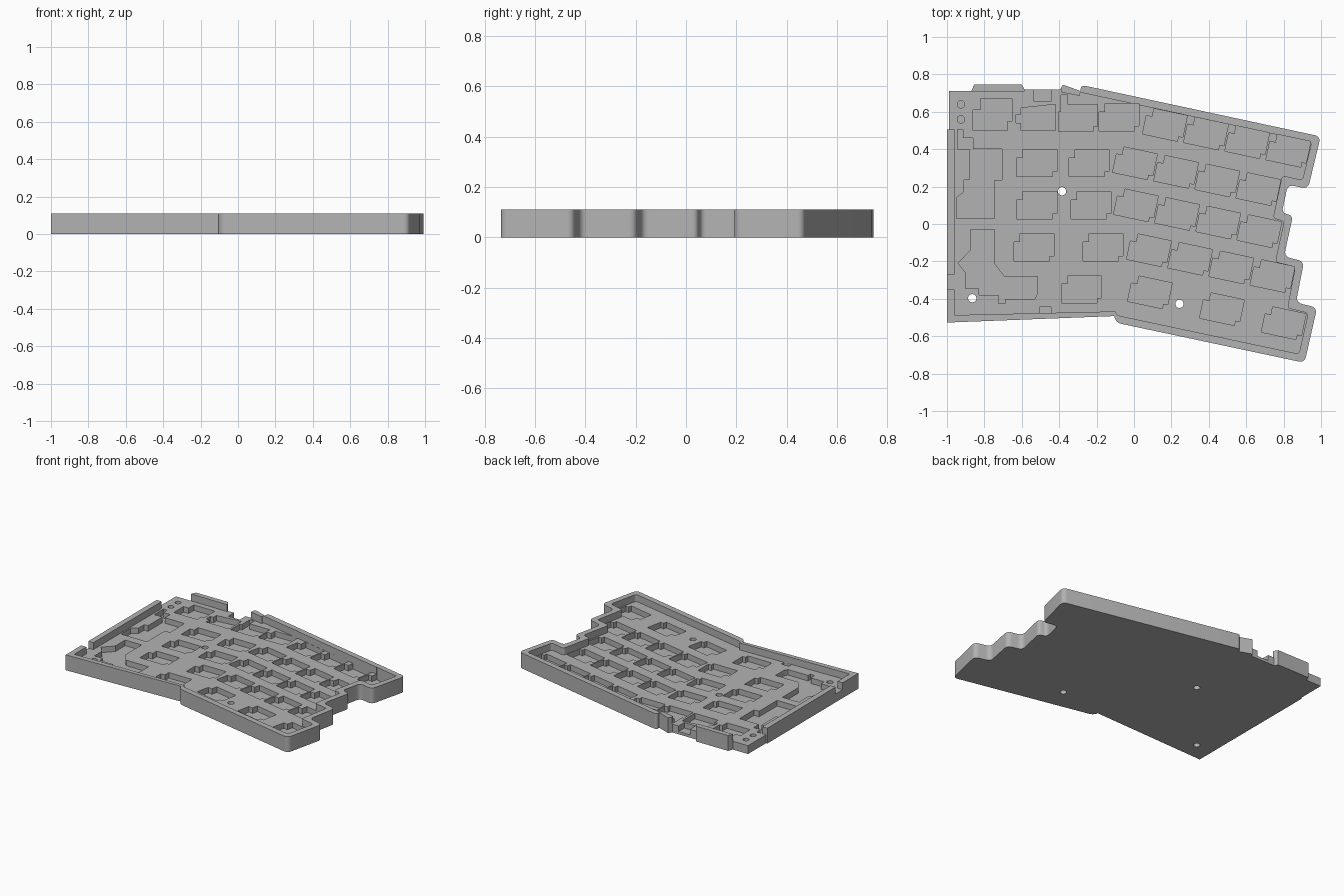
import bpy, bmesh, math
from mathutils import Vector, Matrix

cube = bpy.data.objects.get("Cube")
if cube:
    bpy.data.objects.remove(cube)

HEIGHT, FLOOR, POCKET, WALL = 0.11, 0.06, 0.02, 0.04
TILT = math.radians(-12)

grey = bpy.data.materials.new("plain grey")
grey.use_nodes = True
grey.diffuse_color = (0.45, 0.45, 0.45, 1)
grey.node_tree.nodes["Principled BSDF"].inputs["Base Color"].default_value = (0.45, 0.45, 0.45, 1)


def rounded(points, radius, steps=6):
    """Fillet every corner of a closed polygon."""
    out = []
    for i, p in enumerate(points):
        p = Vector(p)
        a, b = Vector(points[i - 1]) - p, Vector(points[(i + 1) % len(points)]) - p
        r = min(radius, a.length * 0.45, b.length * 0.45)
        start, end = p + a.normalized() * r, p + b.normalized() * r
        for k in range(steps + 1):
            t = k / steps
            out.append(start * (1 - t) ** 2 + p * 2 * t * (1 - t) + end * t ** 2)
    return out


def inset(points, distance):
    """Move the inner points of an open clockwise chain inwards."""
    out = []
    for a, b, c in zip(points, points[1:], points[2:]):
        a, b, c = Vector(a), Vector(b), Vector(c)
        n1 = Vector(((b - a).y, -(b - a).x)).normalized()
        n2 = Vector(((c - b).y, -(c - b).x)).normalized()
        out.append(b + (n1 + n2) * distance / (1 + n1.dot(n2)))
    return out


def prism(bm, points, low, high):
    face = bm.faces.new([bm.verts.new((p[0], p[1], low)) for p in points])
    top = bmesh.ops.extrude_face_region(bm, geom=[face])["geom"]
    bmesh.ops.translate(bm, vec=(0, 0, high - low),
                        verts=[v for v in top if isinstance(v, bmesh.types.BMVert)])


def make(name, prisms):
    bm = bmesh.new()
    for points, low, high in prisms:
        prism(bm, points, low, high)
    bmesh.ops.recalc_face_normals(bm, faces=bm.faces)
    mesh = bpy.data.meshes.new(name)
    bm.to_mesh(mesh)
    bm.free()
    obj = bpy.data.objects.new(name, mesh)
    bpy.context.collection.objects.link(obj)
    return obj


def cut(target, prisms):
    cutter = make("cutter", prisms)
    cutter.hide_render = True
    mod = target.modifiers.new("cut", "BOOLEAN")
    mod.operation, mod.solver, mod.object = "DIFFERENCE", "EXACT", cutter
    mod.use_self = True
    graph = bpy.context.evaluated_depsgraph_get()
    mesh = bpy.data.meshes.new_from_object(target.evaluated_get(graph))
    target.modifiers.clear()
    target.data = mesh
    bpy.data.objects.remove(cutter)


def circle(x, y, r, sides=32):
    return [(x + r * math.cos(math.tau * i / sides), y + r * math.sin(math.tau * i / sides))
            for i in range(sides)]


def box(x0, y0, x1, y1):
    return [(x0, y0), (x1, y0), (x1, y1), (x0, y1)]


# Case outline: stepped right edge, then the straight left and back edges
edge = [(-0.29, 0.745), (0.998, 0.468), (0.93, 0.187), (0.823, 0.211), (0.79, 0.06),
        (0.85, 0.045), (0.802, -0.174), (0.909, -0.2), (0.866, -0.42), (0.979, -0.447),
        (0.912, -0.742), (-0.1, -0.527)]
outline = rounded(edge, 0.035) + [
    Vector(p) for p in [(-1, -0.527), (-1, 0.505), (-0.99, 0.505), (-0.99, 0.71), (-0.87, 0.71),
                        (-0.855, 0.745), (-0.6, 0.745), (-0.585, 0.72), (-0.395, 0.72),
                        (-0.38, 0.745)]]
case = make("keyboard_case", [(outline, 0, HEIGHT)])

# Tray recess, open at the side gap, the rear corner and the cable notch
inner = inset([(-0.38, 0.745)] + edge + [(-1, -0.527), (-1, 0)], WALL)
tray = rounded(inner[:-1], 0.02) + [inner[-1]] + [
    (-0.96, -0.35), (-1.1, -0.35), (-1.1, -0.27), (-0.96, -0.27), (-0.96, 0.505), (-1.1, 0.505),
    (-1.1, 0.8), (-0.87, 0.8), (-0.87, 0.709), (-0.585, 0.709), (-0.585, 0.8),
    (-0.39, 0.8), (-0.39, 0.705)]
cut(case, [(tray, FLOOR, 0.2)])

# Switch pockets: straight ones in the left columns, tilted ones on the right
SOCKET = [(-0.075, 0.073), (0.107, 0.073), (0.107, -0.045), (0.083, -0.045), (0.083, -0.072),
          (-0.107, -0.072), (-0.107, 0.028), (-0.075, 0.028)]
straight = [(-0.08, 0.57), (-0.52, 0.325), (-0.24, 0.325), (-0.52, 0.1), (-0.23, 0.1),
            (-0.535, -0.125), (-0.165, -0.125), (-0.28, -0.35)]
tilted = [(0.165, 0.53), (0.005, 0.325), (0.01, 0.1), (0.08, -0.14)]
step = Vector((0.22, -0.046))
spots = [(Vector(p), 0) for p in straight]
spots += [(Vector(p) + step * i, TILT) for p in tilted for i in range(4)]
spots += [(Vector(p), TILT) for p in [(0.085, -0.365), (0.47, -0.455), (0.80, -0.53)]]
pockets = []
for spot, angle in spots:
    turn = Matrix.Rotation(angle, 2)
    pockets.append([spot + turn @ Vector(p) for p in SOCKET])

# Irregular pockets along the left and back
pockets += [
    [(-0.82, 0.67), (-0.652, 0.67), (-0.652, 0.55), (-0.675, 0.55), (-0.675, 0.5),
     (-0.86, 0.5), (-0.86, 0.61), (-0.82, 0.61)],
    [(-0.605, 0.62), (-0.42, 0.64), (-0.42, 0.5), (-0.605, 0.5), (-0.605, 0.54),
     (-0.63, 0.54), (-0.63, 0.585), (-0.605, 0.585)],
    [(-0.39, 0.69), (-0.355, 0.69), (-0.355, 0.64), (-0.195, 0.64), (-0.195, 0.52),
     (-0.22, 0.52), (-0.22, 0.495), (-0.405, 0.495), (-0.405, 0.6), (-0.39, 0.6)],
    [(-0.945, 0.505), (-0.915, 0.505), (-0.915, 0.46), (-0.86, 0.46), (-0.86, 0.4),
     (-0.705, 0.4), (-0.705, 0.235), (-0.745, 0.235), (-0.745, 0.03), (-0.95, 0.03),
     (-0.95, 0.14), (-0.91, 0.17), (-0.91, 0.235), (-0.88, 0.235), (-0.88, 0.4), (-0.945, 0.4)],
    [(-0.875, -0.03), (-0.745, -0.03), (-0.745, -0.215), (-0.695, -0.28), (-0.515, -0.28),
     (-0.515, -0.37), (-0.53, -0.4), (-0.69, -0.4), (-0.69, -0.425), (-0.725, -0.425),
     (-0.725, -0.38), (-0.83, -0.38), (-0.83, -0.345), (-0.9, -0.345), (-0.9, -0.26),
     (-0.94, -0.21), (-0.875, -0.14)],
    box(-0.505, -0.475, -0.445, -0.445),
    box(-0.535, 0.655, -0.445, 0.8),
]
cut(case, [(p, POCKET, 0.2) for p in pockets])

# Through holes for screws and two blind holes in the open corner
holes = [(circle(x, y, 0.022), -0.1, 0.2) for x, y in [(-0.385, 0.175), (-0.865, -0.397), (0.243, -0.427)]]
holes += [(circle(-0.925, y, 0.02), POCKET, 0.2) for y in (0.64, 0.56)]
cut(case, holes)

# Material and shading
case.data.materials.clear()
case.data.materials.append(grey)
bpy.context.view_layer.objects.active = case
case.select_set(True)
bpy.ops.object.shade_smooth_by_angle(angle=math.radians(30))
